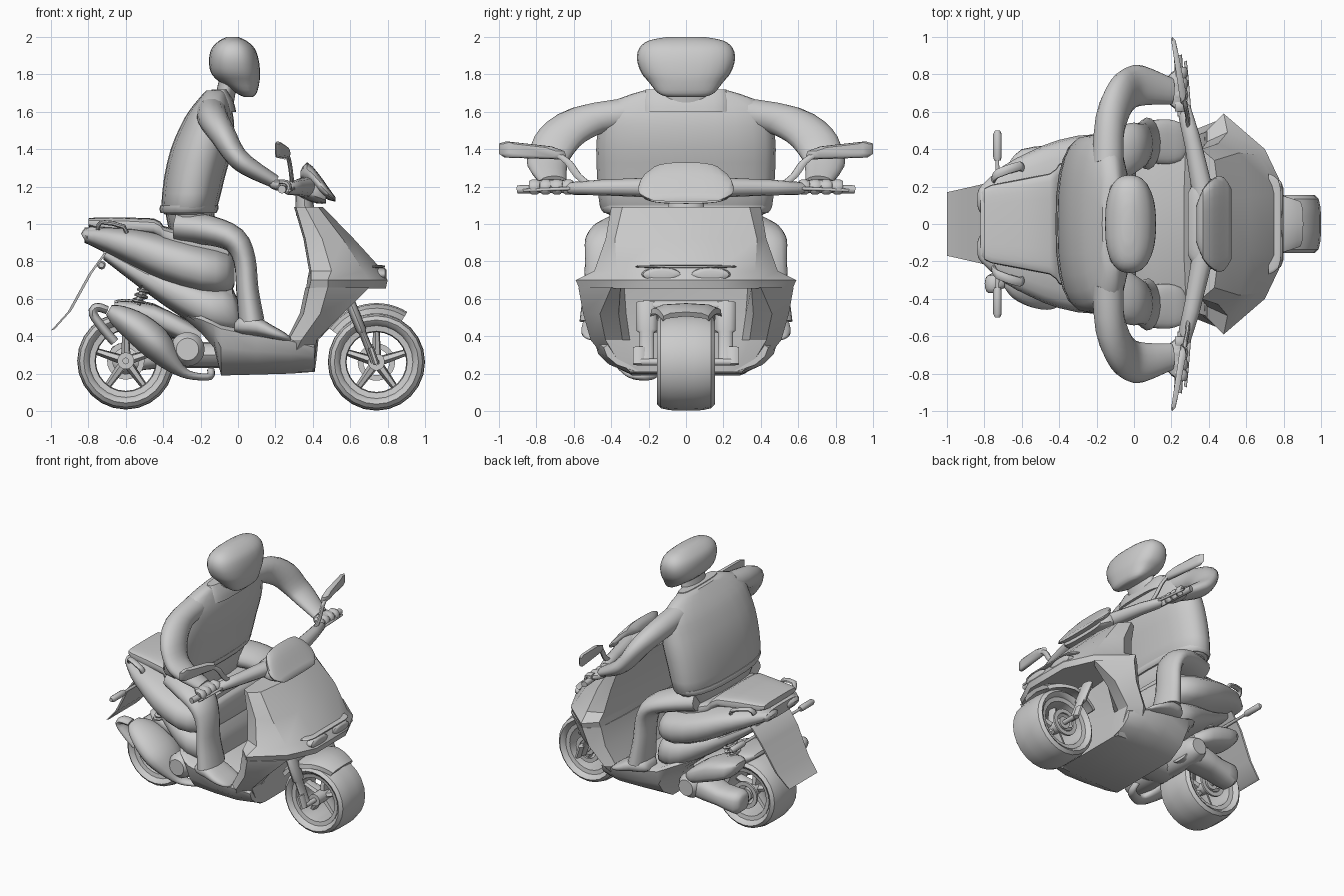
import bpy, bmesh, math
from mathutils import Vector

YS = 2.0  # the whole model is stretched sideways


def loft(name, rings, mirror=False, closed=False, angle=40):
    n = len(rings[0])
    bm = bmesh.new()
    vs = [[bm.verts.new(p) for p in r] for r in rings]
    pairs = list(zip(vs, vs[1:])) + ([(vs[-1], vs[0])] if closed else [])
    for a, b in pairs:
        for i in range(n):
            j = (i + 1) % n
            bm.faces.new((a[i], a[j], b[j], b[i]))
    if not closed:
        bm.faces.new(vs[0])
        bm.faces.new(vs[-1])
    bmesh.ops.recalc_face_normals(bm, faces=bm.faces)
    me = bpy.data.meshes.new(name)
    bm.to_mesh(me)
    bm.free()
    me.polygons.foreach_set("use_smooth", [True] * len(me.polygons))
    me.set_sharp_from_angle(angle=math.radians(angle))
    ob = bpy.data.objects.new(name, me)
    bpy.context.collection.objects.link(ob)
    if mirror:
        m = ob.modifiers.new("mirror", 'MIRROR')
        m.use_axis = (False, True, False)
        m.use_mirror_merge = False
    return ob


def spline(pts, steps):
    P = [pts[0]] + pts + [pts[-1]]
    out = []
    for a, b, c, d in zip(P, P[1:], P[2:], P[3:]):
        for k in range(steps):
            t = k / steps
            out.append(0.5 * (2 * b + (c - a) * t + (2 * a - 5 * b + 4 * c - d) * t * t
                              + (3 * b - a - 3 * c + d) * t ** 3))
    return out + [pts[-1]]


def tube(name, pts, mirror=False, n=12, steps=1, angle=50):
    """Round tube through (x, y, z, radius), stretched sideways by YS."""
    P = spline([Vector((x, y / YS, z, r)) for x, y, z, r in pts], steps)
    C = [p.to_3d() for p in P]
    u, rings = None, []
    for i, c in enumerate(C):
        t = (C[min(i + 1, len(C) - 1)] - C[max(i - 1, 0)]).normalized()
        if u is None:
            u = t.orthogonal()
        u = (u - t * u.dot(t)).normalized()
        v = t.cross(u)
        ring = []
        for k in range(n):
            a = 2 * math.pi * (k + .5) / n
            q = c + (u * math.cos(a) + v * math.sin(a)) * P[i].w
            ring.append((q.x, q.y * YS, q.z))
        rings.append(ring)
    return loft(name, rings, mirror, angle=angle)


def sections(name, axis, rows, y=0, p=2.5, n=24, mirror=False, steps=2, angle=40):
    """Superellipse slices: (position, low, high, half width) along x or z."""
    rings = []
    for t, lo, hi, hw in spline([Vector(r) for r in rows], steps):
        ring = []
        for k in range(n):
            a = 2 * math.pi * k / n
            c, s = math.cos(a), math.sin(a)
            w = y + hw * math.copysign(abs(c) ** (2 / p), c)
            h = (lo + hi) / 2 + (hi - lo) / 2 * math.copysign(abs(s) ** (2 / p), s)
            ring.append((t, w, h) if axis == 'x' else (h, w, t))
        rings.append(ring)
    return loft(name, rings, mirror, angle=angle)


def lathe(name, cx, cz, prof, a0=0, a1=360, n=24, angle=35, taper=1):
    full = a1 - a0 == 360
    rings = []
    for i in range(n if full else n + 1):
        a = math.radians(a0 + (a1 - a0) * i / n)
        k = taper + (1 - taper) * min(1, 2 * i / n)
        rings.append([(cx + r * math.cos(a), y * k, cz + r * math.sin(a)) for r, y in prof])
    return loft(name, rings, closed=full, angle=angle)


def slices(name, rows, angle=30):
    """Horizontal slices from half outlines mirrored in y."""
    return loft(name, [[(x, y, z) for x, y in h] + [(x, -y, z) for x, y in reversed(h)]
                       for z, h in rows], angle=angle)


# wheels
for side, cx, cz in (("rear", -.60, .268), ("front", .74, .262)):
    half = [(.19, .11), (.205, .14), (.225, .155), (.247, .135), (.257, .09), (.26, .04)]
    lathe(side + "_tyre", cx, cz, half + [(r, -y) for r, y in reversed(half)])
    lathe(side + "_rim", cx, cz, [(.16, .08), (.165, .12), (.195, .125), (.195, -.125), (.165, -.12), (.16, -.08)])
    tube(side + "_hub", [(cx, -.13, cz, .045), (cx, .13, cz, .045)], n=16)
    tube(side + "_axle", [(cx, -.24, cz, .018), (cx, .24, cz, .018)])
    lathe(side + "_brake_disc", cx, cz, [(.07, .125), (.1, .125), (.1, .14), (.07, .14)])
    for k in range(5):
        a = math.radians(90 + 72 * k)
        dx, dz = math.cos(a), math.sin(a)
        tube(side + "_spoke", [(cx + .03 * dx, 0, cz + .03 * dz, .026), (cx + .17 * dx, 0, cz + .17 * dz, .018)], n=6)

# front fender and forks
lathe("front_fender", .74, .265, [(.255, .19), (.285, .185), (.305, .13), (.312, 0), (.305, -.13), (.285, -.185),
                                  (.255, -.19), (.27, -.16), (.285, 0), (.27, .16)], 58, 145, 14, taper=.65)
tube("fork_leg", [(.60, .21, .58, .028), (.66, .21, .43, .028), (.665, .21, .42, .02), (.73, .21, .26, .02)], True)
tube("fork_clamp", [(.71, .25, .34, .018), (.74, .25, .25, .018)], True, n=8)
tube("fork_crown", [(.60, -.23, .56, .03), (.60, .23, .56, .03)])

# front cowl and leg shield with open wheel arch
slices("front_cowl", [
    (1.09, [(.30, .2), (.31, .37), (.36, .40), (.43, .34), (.455, .15)]),
    (.92, [(.35, .2), (.36, .40), (.45, .43), (.56, .38), (.62, .15)]),
    (.75, [(.38, .2), (.39, .44), (.50, .49), (.67, .37), (.775, .17)]),
    (.70, [(.37, .2), (.39, .50), (.48, .59), (.70, .40), (.80, .19)]),
    (.655, [(.365, .2), (.38, .49), (.48, .57), (.70, .38), (.79, .18)])])
slices("leg_shield", [
    (.66, [(.36, .2), (.38, .49), (.48, .575), (.70, .40), (.66, .35), (.48, .33), (.46, .1)]),
    (.52, [(.33, .2), (.35, .48), (.44, .55), (.56, .46), (.54, .36), (.45, .32), (.44, .1)]),
    (.38, [(.26, .2), (.27, .46), (.34, .51), (.42, .43), (.43, .34), (.43, .30), (.425, .1)]),
    (.28, [(.22, .15), (.22, .35), (.29, .43), (.41, .37), (.42, .3), (.42, .25), (.42, .1)]),
    (.21, [(.20, .1), (.20, .2), (.25, .31), (.40, .30), (.41, .25), (.41, .20), (.41, .1)])])
sections("headlight", 'x', [(.74, .69, .77, .11), (.785, .695, .765, .1), (.795, .71, .75, .06)], y=.13, p=2, mirror=True)
sections("nose_lip", 'x', [(.72, .765, .78, .27), (.77, .765, .78, .24), (.785, .768, .777, .18)], p=4)

# floor board
rings = []
for x, lo, hi, hw in [(-.28, .49, .53, .3), (-.2, .42, .51, .42), (-.13, .34, .48, .47), (-.09, .19, .46, .48),
                      (.1, .195, .42, .49), (.28, .20, .395, .49), (.41, .21, .36, .44)]:
    half = [(.6, lo), (.84, lo + (hi - lo) * .25), (.96, lo + (hi - lo) * .55), (1, hi - .02), (.93, hi)]
    rings.append([(x, hw * k, z) for k, z in half] + [(x, -hw * k, z) for k, z in reversed(half)])
loft("floor_board", rings, angle=35)

# tail bodywork, seat and rails
sections("tail_fairing", 'x', [(-.82, .90, .98, .2), (-.7, .84, .99, .31), (-.55, .76, .98, .39), (-.4, .68, .95, .45),
                               (-.2, .615, .9, .48), (-.06, .62, .86, .42), (-.02, .67, .82, .3)], p=2.8)
sections("side_skirt", 'x', [(-.72, .81, .88, .17), (-.5, .64, .78, .28), (-.3, .5, .72, .38), (-.15, .42, .68, .42),
                             (-.03, .40, .66, .38), (.01, .40, .54, .32)], p=3)
sections("seat", 'x', [(-.80, 1.0, 1.025, .18), (-.76, .97, 1.035, .21), (-.45, .94, 1.03, .27), (-.4, .9, .99, .32),
                       (-.25, .85, .95, .36), (-.05, .8, .88, .3)], p=4)
tube("grab_rail", [(-.75, .24, .97, .012), (-.73, .27, 1.01, .013), (-.61, .31, .985, .013), (-.60, .29, .94, .012)],
     True, n=8, steps=2)
tube("tail_light", [(-.72, .13, .975, .042), (-.81, .13, .93, .042), (-.825, .13, .922, .03)], True)
loft("plate_holder", [[(x, -w, z), (x, w, z), (x + .02, w, z + .008), (x + .02, -w, z + .008)]
                      for x, z, w in ((-.72, .84, .22), (-.80, .73, .215), (-.91, .53, .19), (-1.0, .43, .17))])
tube("rear_indicator_stem", [(-.73, .08, .78, .012), (-.73, .36, .78, .01)], True, n=8)
tube("rear_indicator", [(-.73, .34, .78, .018), (-.73, .36, .78, .023), (-.73, .48, .78, .023), (-.73, .5, .78, .014)],
     True, n=10)

# engine, shock and exhaust
sections("rear_hugger", 'x', [(-.66, .55, .58, .12), (-.6, .5, .59, .18), (-.45, .44, .57, .2), (-.3, .37, .5, .22),
                              (-.2, .36, .44, .2)], p=3)
sections("air_box", 'x', [(-.66, .55, .59, .06), (-.6, .47, .6, .12), (-.45, .41, .575, .14), (-.32, .37, .5, .13),
                          (-.25, .38, .44, .08)], y=.28, p=3)
sections("drive_case", 'x', [(-.68, .24, .33, .05), (-.64, .19, .36, .09), (-.5, .22, .36, .1), (-.38, .23, .4, .11),
                             (-.2, .25, .39, .09)], y=.26, p=2.6)
tube("engine", [(-.27, -.36, .33, .06), (-.27, -.32, .33, .092), (-.27, .34, .33, .092), (-.27, .39, .33, .06)], n=20)
tube("engine_mount", [(-.3, 0, .3, .07), (-.08, 0, .3, .07)])
tube("muffler", [(-.69, -.28, .54, .03), (-.64, -.28, .51, .06), (-.54, -.28, .445, .085), (-.44, -.28, .36, .088),
                 (-.36, -.28, .27, .06), (-.29, -.28, .205, .028), (-.22, -.25, .185, .02), (-.15, -.2, .185, .02),
                 (-.145, -.15, .22, .02)], steps=3, n=16)
tube("tail_pipe", [(-.70, -.3, .54, .022), (-.755, -.32, .555, .024), (-.775, -.32, .52, .024), (-.72, -.3, .44, .026),
                   (-.66, -.28, .37, .026)], steps=3)
tube("shock_body", [(-.54, .18, .57, .018), (-.46, .18, .74, .018)], True)
tube("shock_spring", [(-.535 + .07 * i / 40 + .032 * math.cos(i * .785), .18 + .064 * math.sin(i * .785),
                       .58 + .14 * i / 40, .009) for i in range(41)], True, n=6)

# handlebars, dash, screen and mirrors
tube("steering_column", [(.36, 0, 1.05, .05), (.35, 0, 1.2, .045)])
sections("dash", 'x', [(.29, 1.18, 1.22, .17), (.34, 1.14, 1.25, .24), (.42, 1.11, 1.23, .24), (.47, 1.11, 1.17, .2)], p=3)
sections("wind_screen", 'x', [(.335, 1.25, 1.285, .1), (.37, 1.22, 1.33, .19), (.43, 1.16, 1.27, .25),
                              (.48, 1.13, 1.2, .25), (.52, 1.12, 1.145, .19)])
tube("bar_cover", [(.37, .15, 1.195, .055), (.31, .45, 1.195, .042), (.27, .6, 1.19, .035), (.265, .62, 1.19, .025)], True)
tube("hand_grip", [(.255, .58, 1.19, .022), (.235, .9, 1.185, .022)], True)
tube("brake_lever", [(.28, .55, 1.2, .012), (.295, .62, 1.19, .01), (.275, .87, 1.18, .008)], True, n=8, steps=2)
tube("mirror_stem", [(.29, .52, 1.21, .013), (.285, .58, 1.26, .012), (.275, .63, 1.33, .012), (.26, .70, 1.38, .012)],
     True, n=8, steps=3)
outline = [(.64, 1.36), (.67, 1.345), (.97, 1.355), (1, 1.375), (1, 1.43), (.96, 1.442), (.72, 1.415), (.65, 1.39)]
loft("mirror", [[(.28 - .14 * (y - .5) + d, .82 + (y - .82) * k, 1.395 + (z - 1.395) * k) for y, z in outline]
                for d, k in ((-.012, .94), (-.006, 1), (.012, .9), (.02, .7))], True)

# rider torso and head
sections("torso", 'z', [(1.05, -.39, -.14, .41), (1.09, -.41, -.11, .46), (1.25, -.395, -.07, .475), (1.4, -.36, -.03, .48),
                        (1.52, -.31, -.02, .47), (1.6, -.265, -.03, .45), (1.67, -.21, -.05, .36), (1.715, -.17, -.06, .22)])
sections("hips", 'z', [(.88, -.32, -.16, .3), (.97, -.37, -.12, .38), (1.08, -.39, -.13, .42)])
sections("jacket_hem", 'z', [(1.06, -.415, -.115, .44), (1.08, -.42, -.105, .455), (1.10, -.415, -.105, .46)])
sections("collar", 'z', [(1.6, -.17, -.01, .24), (1.66, -.165, -.025, .235), (1.72, -.14, -.06, .215)], p=3)
sections("neck", 'z', [(1.6, -.14, -.03, .13), (1.78, -.1, 0, .13)], p=2)
sections("helmet", 'z', [(1.68, .03, .08, .1), (1.70, -.01, .1, .15), (1.76, -.10, .115, .2), (1.81, -.145, .118, .24),
                         (1.88, -.155, .11, .262), (1.94, -.14, .088, .25), (1.98, -.10, .045, .2),
                         (2.0, -.06, 0, .1)], steps=3, n=28, angle=60)

# rider limbs
tube("arm", [(-.14, .30, 1.59, .085), (-.13, .52, 1.555, .08), (-.08, .66, 1.475, .07), (-.02, .725, 1.375, .059),
             (.05, .74, 1.31, .053), (.2, .71, 1.225, .036)], True, n=16, steps=3)
sections("hand", 'x', [(.17, 1.195, 1.235, .05), (.2, 1.18, 1.24, .09), (.25, 1.175, 1.235, .12), (.275, 1.18, 1.21, .1)],
         y=.72, mirror=True, n=14)
for k in range(4):
    y = .63 + .06 * k
    tube("finger", [(.22, y, 1.225, .015), (.26, y, 1.22, .016), (.275, y, 1.19, .015), (.255, y, 1.165, .012)],
         True, n=8, steps=2)
tube("leg", [(-.32, .24, .99, .09), (-.15, .34, .965, .08), (-.02, .40, .915, .07), (.035, .42, .81, .06),
             (.05, .43, .65, .06), (.072, .43, .48, .07)], True, n=16, steps=3)
sections("shoe", 'x', [(-.02, .425, .47, .06), (.02, .41, .51, .1), (.1, .4, .505, .115), (.18, .385, .46, .12),
                       (.25, .375, .42, .1), (.28, .375, .395, .06)], y=.44, mirror=True)
